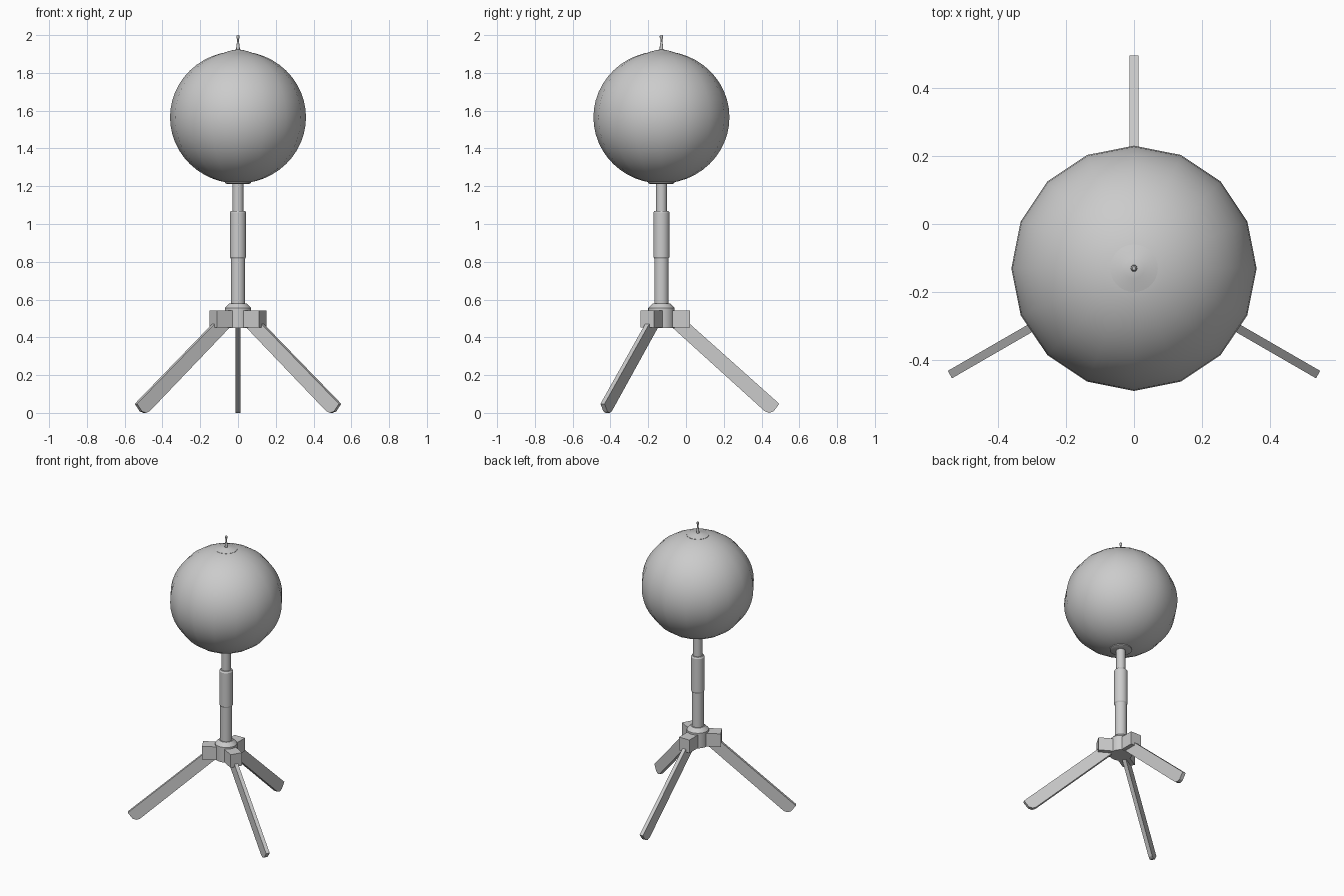
import bpy, bmesh, math
from mathutils import Matrix, Vector

if "Cube" in bpy.data.objects:
    bpy.data.objects.remove(bpy.data.objects["Cube"])

AXIS_Y = -0.13


def finish(bm, name, smooth=True):
    bmesh.ops.recalc_face_normals(bm, faces=bm.faces)
    mesh = bpy.data.meshes.new(name)
    bm.to_mesh(mesh)
    bm.free()
    ob = bpy.data.objects.new(name, mesh)
    ob.location.y = AXIS_Y
    bpy.context.collection.objects.link(ob)
    if smooth:
        bpy.ops.object.select_all(action='DESELECT')
        ob.select_set(True)
        bpy.context.view_layer.objects.active = ob
        bpy.ops.object.shade_smooth_by_angle(angle=math.radians(30))
    return ob


def lathe(name, profile, sides=32):
    """Revolve (radius, z) points about the stand axis, capping both ends."""
    bm = bmesh.new()
    rings = []
    for r, z in profile:
        rings.append([bm.verts.new((r * math.cos(2 * math.pi * i / sides),
                                    r * math.sin(2 * math.pi * i / sides), z))
                      for i in range(sides)])
    for a, b in zip(rings, rings[1:]):
        for i in range(sides):
            j = (i + 1) % sides
            bm.faces.new((a[i], a[j], b[j], b[i]))
    bm.faces.new(rings[0])
    bm.faces.new(rings[-1])
    return finish(bm, name)


def slab(name, outline, half_width, angle):
    """Extrude a (radial, z) outline sideways and turn it about the axis."""
    bm = bmesh.new()
    face = bm.faces.new([bm.verts.new((r, -half_width, z)) for r, z in outline])
    ext = bmesh.ops.extrude_face_region(bm, geom=[face])
    verts = [g for g in ext['geom'] if isinstance(g, bmesh.types.BMVert)]
    bmesh.ops.translate(bm, verts=verts, vec=Vector((0, 2 * half_width, 0)))
    bmesh.ops.transform(bm, matrix=Matrix.Rotation(math.radians(angle), 4, 'Z'), verts=bm.verts)
    return finish(bm, name, smooth=False)


# Ball: 16 sides around, finer from pole to pole
ball = []
for k in range(1, 24):
    a = -math.pi / 2 + math.pi * k / 24
    ball.append((0.36 * math.cos(a), 1.565 + 0.35 * math.sin(a)))
lathe("ball", ball, 16)

# Caps and top pin
lathe("top_cap", [(0.07, 1.90), (0.07, 1.909), (0.03, 1.92), (0.012, 1.923)])
lathe("bottom_cap", [(0.06, 1.212), (0.07, 1.217), (0.07, 1.235)])
lathe("top_pin", [(0.01, 1.915), (0.009, 1.94), (0.005, 1.965), (0.005, 1.98),
                  (0.009, 1.987), (0.009, 1.994), (0.005, 2.0)], 16)

# Telescopic pole
lathe("upper_pole", [(0.029, 1.05), (0.029, 1.225)])
lathe("pole_sleeve", [(0.038, 0.818), (0.043, 0.826), (0.043, 1.06), (0.037, 1.07)])
lathe("lower_pole", [(0.038, 0.56), (0.038, 0.83)])

# Tripod hub with tapered collar
lathe("hub", [(0.07, 0.45), (0.07, 0.555), (0.045, 0.58), (0.038, 0.58)])

# Three brackets and legs
leg = [(0.04, 0.468), (0.53, 0.024), (0.548, 0.008), (0.57, 0.0),
       (0.594, 0.008), (0.624, 0.048), (0.11, 0.507)]
bracket = [(0.0, 0.452), (0.15, 0.452), (0.15, 0.543), (0.0, 0.543)]
for side, angle in (("back", 90), ("left", 210), ("right", 330)):
    slab(side + "_bracket", bracket, 0.04, angle)
    slab(side + "_leg", leg, 0.0125, angle)
